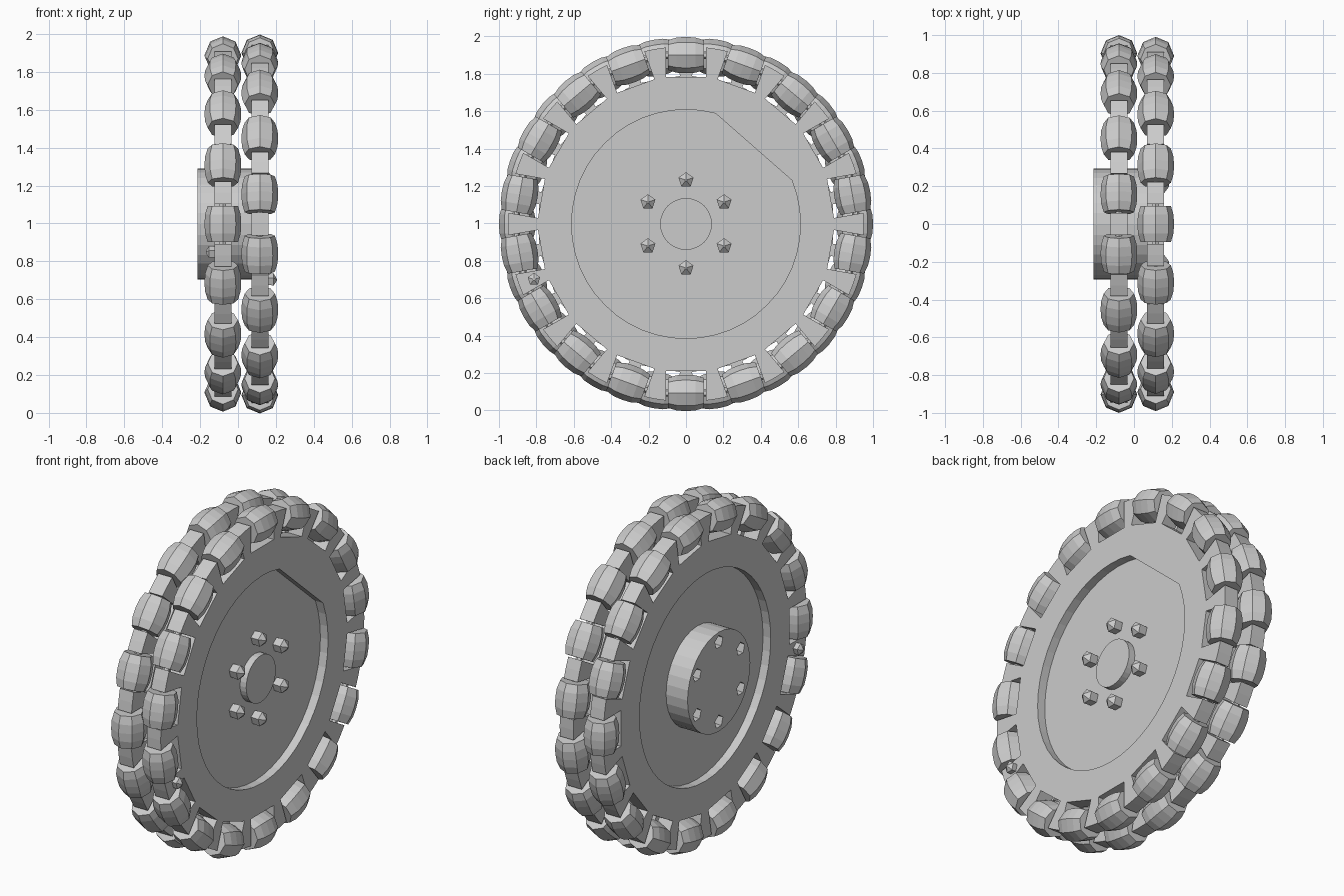
import bpy, bmesh
from math import sin, cos, pi, radians, asin
from mathutils import Matrix, Vector

if "Cube" in bpy.data.objects:
    bpy.data.objects.remove(bpy.data.objects["Cube"])

CZ = 0.997          # wheel centre height
N = 18              # rollers per row


def finish(bm, name):
    bmesh.ops.recalc_face_normals(bm, faces=bm.faces)
    me = bpy.data.meshes.new(name)
    bm.to_mesh(me)
    bm.free()
    ob = bpy.data.objects.new(name, me)
    bpy.context.collection.objects.link(ob)
    return ob


def add_loft(bm, rings, mat=None):
    """Join equal-sized rings of points into a closed solid."""
    mat = mat or Matrix()
    rows = [[bm.verts.new(mat @ Vector(p)) for p in r] for r in rings]
    n = len(rows[0])
    for a, b in zip(rows, rows[1:]):
        for i in range(n):
            j = (i + 1) % n
            bm.faces.new((a[i], a[j], b[j], b[i]))
    bm.faces.new(rows[0])
    bm.faces.new(rows[-1][::-1])


def circle(r, n, cy=0, cz=0, skip=None, phase=0):
    """Points (y, z) around a circle, optionally leaving out an angular span."""
    out = []
    for i in range(n):
        a = 360 * i / n + phase
        if skip and skip[0] < a < skip[1]:
            continue
        out.append((cy + r * cos(radians(a)), cz + r * sin(radians(a))))
    return out


def at_x(pts, x):
    return [(x, y, z + CZ) for y, z in pts]


def prism(name, pts, x0, x1):
    bm = bmesh.new()
    add_loft(bm, [at_x(pts, x0), at_x(pts, x1)])
    return finish(bm, name)


def cut(ob, cutter):
    m = ob.modifiers.new("cut", 'BOOLEAN')
    m.operation, m.solver, m.object = 'DIFFERENCE', 'EXACT', cutter
    bpy.context.view_layer.objects.active = ob
    bpy.ops.object.modifier_apply(modifier=m.name)
    bpy.data.objects.remove(cutter)


def notched_outline(phase):
    """Disc outline with one square pocket per roller."""
    pts = []
    half, r_out, floor = 0.106, 0.95, 0.785
    a_h = asin(half / r_out)
    h = r_out * cos(a_h)
    for i in range(N):
        a = radians(phase) + 2 * pi * i / N
        for r, t in ((h, -half), (floor, -half), (floor, half), (h, half)):
            pts.append((r * cos(a) - t * sin(a), r * sin(a) + t * cos(a)))
        m = a + pi / N
        pts.append((r_out * cos(m), r_out * sin(m)))
    return pts


def roller_row(name, cx, phase):
    # barrel rollers with tangential axles
    bm = bmesh.new()
    pins = bmesh.new()
    for i in range(N):
        a = phase + 360 * i / N
        mat = (Matrix.Translation((cx, 0, CZ)) @ Matrix.Rotation(radians(a), 4, 'X')
               @ Matrix.Translation((0, 0.903, 0)))
        sec = lambda r, z, n: [(q, p, z) for p, q in circle(r, n)]
        add_loft(bm, [sec(r, z, 8) for z, r in
                      ((-0.096, 0.08), (-0.05, 0.094), (0, 0.097), (0.05, 0.094), (0.096, 0.08))], mat)
        add_loft(pins, [sec(0.02, z, 6) for z in (-0.13, 0.13)], mat)
    finish(bm, name + "_rollers")
    finish(pins, name + "_axles")


def bolts(name, places, base, tip, r=0.042):
    # low five-sided pointed screw heads
    bm = bmesh.new()
    for y, z in places:
        mid = base + (tip - base) * 0.7
        add_loft(bm, [at_x(circle(k * r, 5, y, z, phase=18), x)
                      for k, x in ((0.9, base), (1, mid), (0.15, tip))])
    return finish(bm, name)


# two notched discs, each recessed on its outer face
right = prism("right_disc", notched_outline(90), 0.07, 0.16)
cut(right, prism("recess_cutter", circle(0.612, 48, skip=(25, 73)), 0.11, 0.3))
left = prism("left_disc", notched_outline(100), -0.125, -0.035)
cut(left, prism("recess_cutter", circle(0.612, 48), -0.3, -0.075))

roller_row("right", 0.115, 90)
roller_row("left", -0.08, 100)

# hub through the left disc, with six screw holes in its end
ring = circle(0.235, 6, phase=30)
hub = prism("hub", circle(0.293, 32), -0.215, 0.075)
cut(hub, bolts("hole_cutter", ring, -0.3, -0.14, 0.04))

# centre cap and screws on the right face
prism("centre_cap", circle(0.138, 32), 0.10, 0.15)
bolts("hub_screws", ring, 0.10, 0.185)

# single marker bolts on the rims
for nm, a, x0, x1 in (("right_rim_bolt", 200, 0.15, 0.205), ("left_rim_bolt", 190, -0.115, -0.17)):
    a = radians(a)
    bolts(nm, [(0.865 * cos(a), 0.865 * sin(a))], x0, x1, 0.035)
